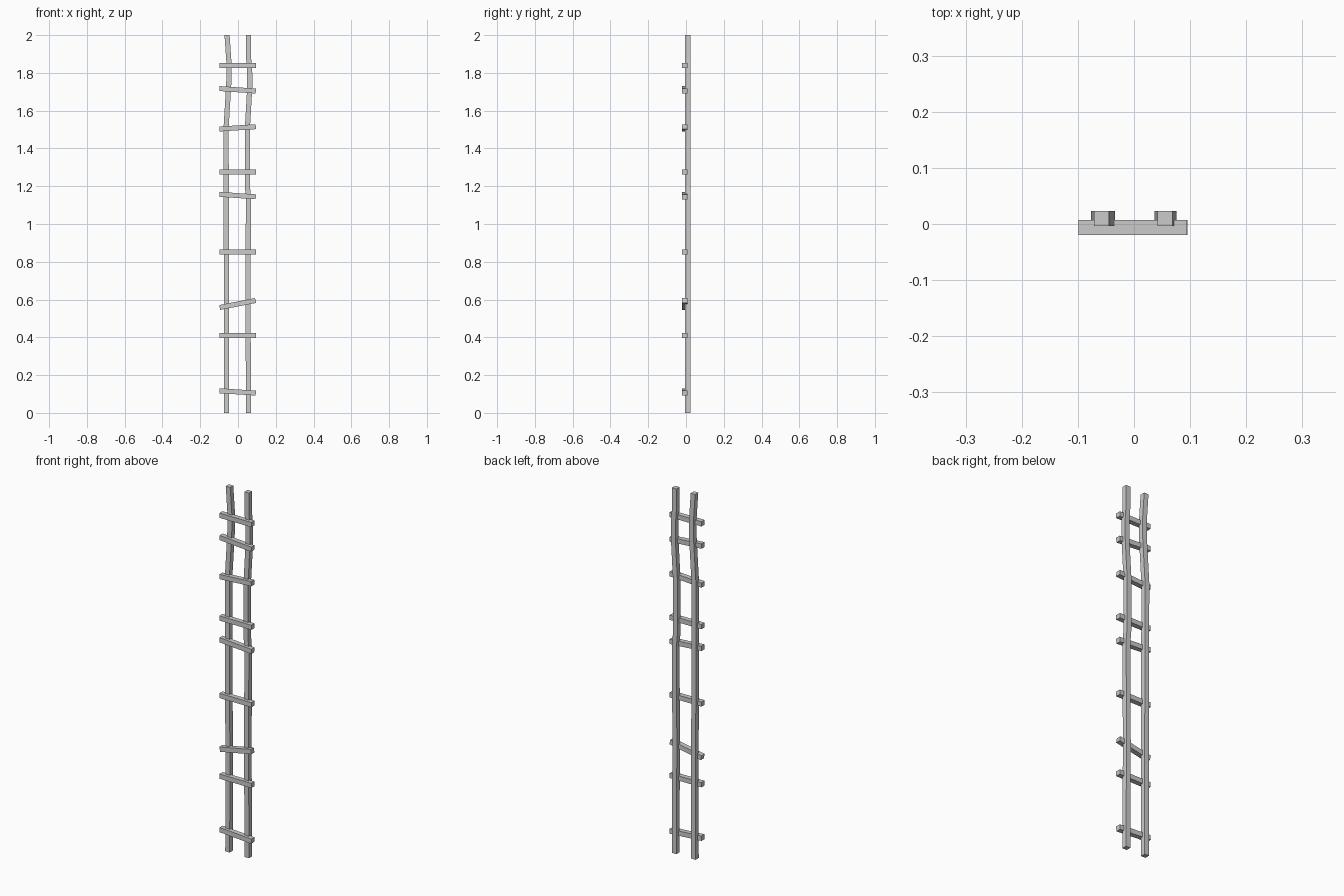
import bpy, bmesh, math

if "Cube" in bpy.data.objects:
    bpy.data.objects.remove(bpy.data.objects["Cube"])

W = 0.027  # timber thickness


def finish(name, bm):
    bmesh.ops.recalc_face_normals(bm, faces=bm.faces)
    me = bpy.data.meshes.new(name)
    bm.to_mesh(me)
    bm.free()
    ob = bpy.data.objects.new(name, me)
    bpy.context.collection.objects.link(ob)
    return ob


# Square rail swept upward through (x, z) bend points
def rail(name, path, y=0.0095):
    bm = bmesh.new()
    h = W / 2
    rings = [[bm.verts.new((x + sx * h, y + sy * h, z))
              for sx, sy in ((-1, -1), (1, -1), (1, 1), (-1, 1))] for x, z in path]
    for a, b in zip(rings, rings[1:]):
        for i in range(4):
            j = (i + 1) % 4
            bm.faces.new((a[i], a[j], b[j], b[i]))
    bm.faces.new(rings[0][::-1])
    bm.faces.new(rings[-1])
    return finish(name, bm)


# Box rung, tilted in the front plane
def rung(name, z_left, z_right):
    bm = bmesh.new()
    bmesh.ops.create_cube(bm, size=1)
    bmesh.ops.scale(bm, vec=(0.193, W, 0.026), verts=bm.verts)
    ob = finish(name, bm)
    ob.location = (-0.002, -0.0065, (z_left + z_right) / 2)
    ob.rotation_euler.y = -math.atan2(z_right - z_left, 0.19)
    return ob


# Two crooked side rails
rail("left_rail", [(-0.061, 0), (-0.060, 0.56), (-0.062, 0.85), (-0.062, 1.15),
                   (-0.063, 1.51), (-0.049, 1.74), (-0.047, 1.84), (-0.058, 2)])
rail("right_rail", [(0.056, 0), (0.053, 0.56), (0.054, 0.85), (0.055, 1.14),
                    (0.050, 1.20), (0.050, 1.51), (0.062, 1.72), (0.062, 1.80),
                    (0.056, 1.88), (0.0555, 2)])

# Uneven rungs across the front: height at left end, right end
heights = [(0.117, 0.105), (0.41, 0.41), (0.558, 0.595), (0.852, 0.852),
           (1.157, 1.144), (1.276, 1.276), (1.503, 1.515), (1.717, 1.704),
           (1.839, 1.839)]
for i, (zl, zr) in enumerate(heights, 1):
    rung(f"rung_{i}", zl, zr)
